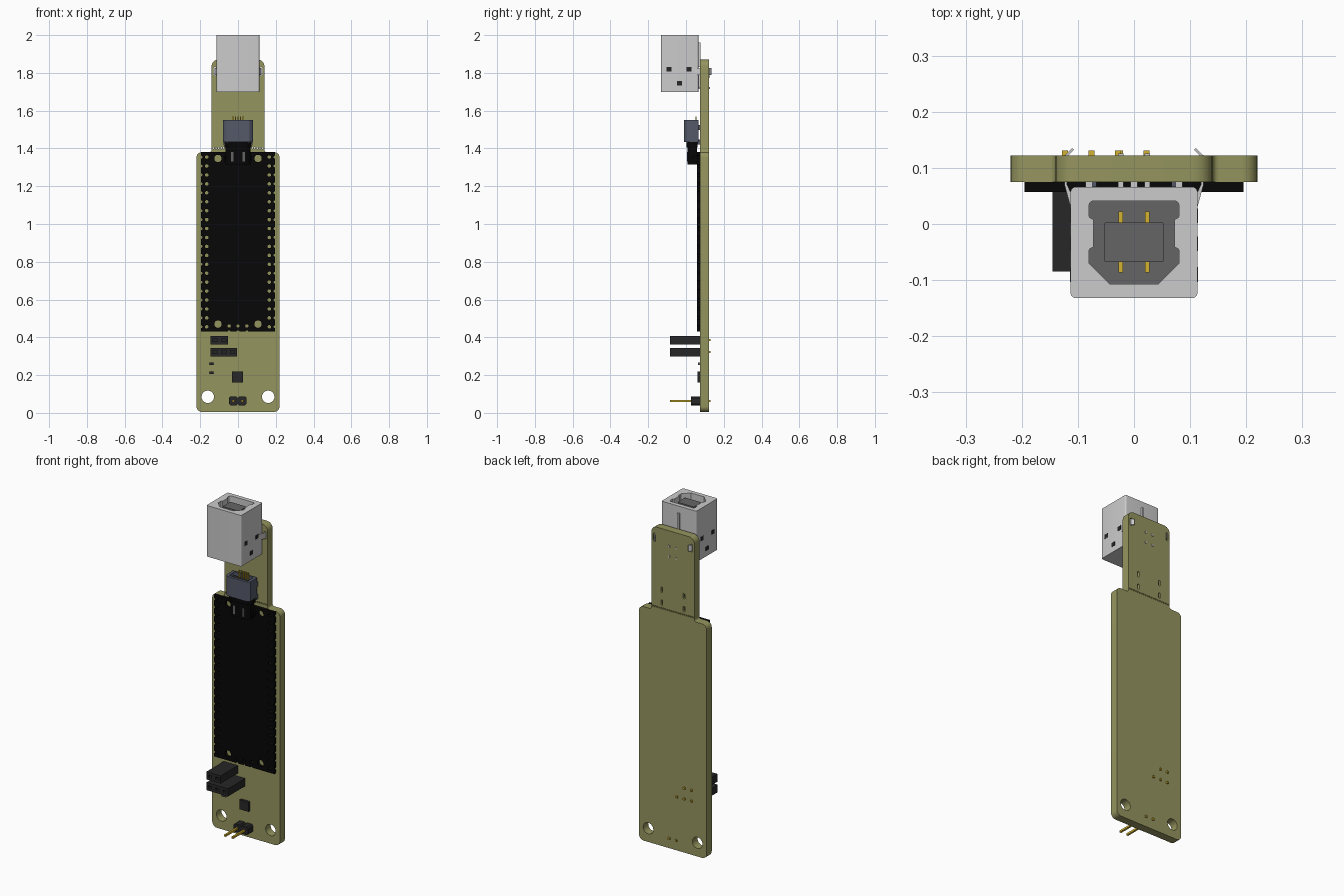
import bpy, bmesh, math
from mathutils import Vector, Matrix

if "Cube" in bpy.data.objects:
    bpy.data.objects.remove(bpy.data.objects["Cube"])


def material(name, rgb):
    m = bpy.data.materials.new(name)
    m.diffuse_color = (*rgb, 1)
    m.use_nodes = True
    m.node_tree.nodes["Principled BSDF"].inputs["Base Color"].default_value = m.diffuse_color
    return m


OLIVE = material("olive_laminate", (0.30, 0.30, 0.115))
BLACK = material("black_solder_mask", (0.002, 0.002, 0.002))
DARK = material("dark_plastic", (0.02, 0.02, 0.02))
GOLD = material("gold", (0.65, 0.45, 0.03))
STEEL = material("blue_steel", (0.09, 0.10, 0.14))
INNER = material("grey_insert", (0.13, 0.13, 0.13))


def fillet(pts, seg=6):
    """Polygon of (x, y, radius) with rounded corners."""
    out, n = [], len(pts)
    for i, (x, y, r) in enumerate(pts):
        p = Vector((x, y))
        if r == 0:
            out.append(p)
            continue
        a = (Vector(pts[i - 1][:2]) - p).normalized()
        b = (Vector(pts[(i + 1) % n][:2]) - p).normalized()
        half = a.angle(b) / 2
        c = p + (a + b).normalized() * r / math.sin(half)
        s, e = p + a * r / math.tan(half) - c, p + b * r / math.tan(half) - c
        turn = math.atan2(s.x * e.y - s.y * e.x, s.dot(e))
        out += [c + Matrix.Rotation(turn * k / seg, 2) @ s for k in range(seg + 1)]
    return out


def rect(x0, x1, y0, y1, r=0):
    return fillet([(x0, y0, r), (x1, y0, r), (x1, y1, r), (x0, y1, r)])


def circle(x, y, r, n=20):
    return [Vector((x + r * math.cos(2 * math.pi * k / n), y + r * math.sin(2 * math.pi * k / n)))
            for k in range(n)]


def mirror(pts):
    """Complete a right-hand half profile."""
    return pts + [(-x, y, r) for x, y, r in reversed(pts)]


def plate(name, loops, lo, hi, mat=None, axis="y"):
    """Extrude an outline with holes along y (profile in xz) or z (profile in xy)."""
    cu = bpy.data.curves.new(name, "CURVE")
    cu.dimensions, cu.fill_mode, cu.extrude = "2D", "BOTH", (hi - lo) / 2
    for lp in loops:
        sp = cu.splines.new("POLY")
        sp.points.add(len(lp) - 1)
        for q, p in zip(sp.points, lp):
            q.co = (p[0], p[1], 0, 1)
        sp.use_cyclic_u = True
    tmp = bpy.data.objects.new(name + "_curve", cu)
    bpy.context.collection.objects.link(tmp)
    bpy.context.view_layer.update()
    me = bpy.data.meshes.new_from_object(tmp.evaluated_get(bpy.context.evaluated_depsgraph_get()))
    bpy.data.objects.remove(tmp)
    mid = (lo + hi) / 2
    if axis == "y":
        me.transform(Matrix.Translation((0, mid, 0)) @ Matrix.Rotation(math.pi / 2, 4, "X"))
    else:
        me.transform(Matrix.Translation((0, 0, mid)))
    bm = bmesh.new()
    bm.from_mesh(me)
    bmesh.ops.remove_doubles(bm, verts=bm.verts, dist=1e-6)
    bmesh.ops.recalc_face_normals(bm, faces=bm.faces)
    bm.to_mesh(me)
    bm.free()
    me.materials.clear()
    if mat:
        me.materials.append(mat)
    me.name = name
    ob = bpy.data.objects.new(name, me)
    bpy.context.collection.objects.link(ob)
    return ob


def box(name, x0, x1, y0, y1, z0, z1, mat=None):
    return plate(name, [rect(x0, x1, z0, z1)], y0, y1, mat)


# carrier board with neck, mounting holes, tab slots and break-off perforation
outline = fillet(mirror([(0.22, 0.005, 0.03), (0.22, 1.38, 0.028), (0.14, 1.38, 0.012), (0.14, 1.87, 0.035)]))
holes = [circle(s * 0.16, 0.085, 0.033, 32) for s in (-1, 1)]
holes += [circle(-0.13 + 0.26 * i / 19, 1.402, 0.0045, 8) for i in range(20)]
holes += [rect(s * 0.122 - 0.007, s * 0.122 + 0.007, 1.785, 1.83, 0.006) for s in (-1, 1)]
holes += [rect(s * 0.072 - 0.006, s * 0.072 + 0.006, z - 0.016, z + 0.016, 0.005)
          for s in (-1, 1) for z in (1.435, 1.51)]
plate("carrier_board", [outline] + holes, 0.075, 0.122, OLIVE)

# controller board with castellated edges
P, R, ZM = 0.0473, 0.0075, 0.905
rows = [ZM + (i - 9.5) * P for i in range(20)]
edge = []


def notch(x, z, start):
    for k in range(7):
        a = start - math.pi * k / 6
        edge.append(Vector((x + R * math.cos(a), z + R * math.sin(a))))


edge.append(Vector((-0.1955, 0.43)))
for i in (-1, 0, 1):
    notch(i * P, 0.43, math.pi)
edge.append(Vector((0.1955, 0.43)))
for z in rows:
    notch(0.1955, z, -math.pi / 2)
edge.append(Vector((0.1955, 1.38)))
edge.append(Vector((-0.1955, 1.38)))
for z in reversed(rows):
    notch(-0.1955, z, math.pi / 2)
pads = [circle(s * 0.1656, z, 0.0095, 12) for s in (-1, 1) for z in rows]
pads += [circle(i * P, 0.46, 0.0095, 12) for i in (-1, 0, 1)]
pads += [circle(s * 0.106, z, 0.0196, 24) for s in (-1, 1) for z in (0.47, 1.347)]
plate("controller_board", [edge] + pads, 0.057, 0.0752, BLACK)

# large square socket: shell, floor, tongue and contacts
cavity = fillet(mirror([(0.043, -0.107, 0), (0.08, -0.07, 0), (0.08, -0.045, 0.004), (0.072, -0.041, 0),
                        (0.072, 0.008, 0), (0.08, 0.012, 0.004), (0.08, 0.041, 0.008)]))
shell = rect(-0.113, 0.113, -0.132, 0.066, 0.009)
plate("socket_shell", [shell, cavity], 1.76, 2.0, None, "z")
plate("socket_floor", [shell], 1.70, 1.76, None, "z")
plate("socket_insert_floor", [cavity], 1.755, 1.765, INNER, "z")
plate("socket_tongue", [rect(-0.053, 0.053, -0.068, 0.003, 0.004)], 1.762, 1.985, INNER, "z")
for s in (-1, 1):
    for y0, y1 in ((0.002, 0.022), (-0.086, -0.067)):
        box("socket_contact", s * 0.0235 - 0.004, s * 0.0235 + 0.004, y0, y1, 1.762, 1.96, GOLD)
    # side windows, springs and bent retention tabs
    for y, z in ((-0.09, 1.82), (0.015, 1.82), (-0.035, 1.745)):
        box("shell_window", s * 0.113 - 0.0015, s * 0.113 + 0.0015, y - 0.013, y + 0.013, z - 0.012, z + 0.012, DARK)
    tab = [(0.108, 0.03), (0.113, 0.03), (0.124, 0.07), (0.124, 0.122), (0.11, 0.135),
           (0.107, 0.132), (0.119, 0.12), (0.119, 0.07), (0.108, 0.045)]
    plate("retention_tab", [[(s * x, y) for x, y in tab]], 1.79, 1.825, None, "z")
    for z in (1.72, 1.78):
        box("socket_lead", s * 0.0235 - 0.005, s * 0.0235 + 0.005, 0.06, 0.126, z - 0.005, z + 0.005)
    box("socket_foot", s * 0.08 - 0.006, s * 0.08 + 0.006, 0.06, 0.0755, 1.72, 1.82)
box("socket_rear_rib", -0.006, 0.006, 0.06, 0.0755, 1.83, 1.96)

# small blue-grey plug housing: hollow shell, core and leads
body = fillet(mirror([(0.06, -0.011, 0.004), (0.079, 0.004, 0.004), (0.079, 0.067, 0.006)]), 4)
hollow = rect(-0.062, 0.062, 0.004, 0.056, 0.006)
plate("plug_shell", [body, hollow], 1.435, 1.55, STEEL, "z")
plate("plug_core", [hollow], 1.43, 1.53, DARK, "z")
for i in range(-2, 3):
    box("plug_lead", i * 0.014 - 0.003, i * 0.014 + 0.003, 0.05, 0.056, 1.52, 1.57, GOLD)
for s in (-1, 1):
    for z in (1.435, 1.51):
        box("plug_leg", s * 0.072 - 0.005, s * 0.072 + 0.005, 0.06, 0.11, z - 0.013, z + 0.013, STEEL)

# black mating receptacle on the controller board
rec = fillet(mirror([(0.045, 0.008, 0.004), (0.065, 0.024, 0.004), (0.065, 0.058, 0.003)]), 3)
plate("receptacle", [rec], 1.315, 1.405, BLACK, "z")
lip = fillet(mirror([(0.05, 0.002, 0.004), (0.072, 0.02, 0.004), (0.072, 0.06, 0.003)]), 3)
plate("receptacle_lip", [lip], 1.405, 1.44, BLACK, "z")
for s in (-1, 1):
    box("receptacle_slot", s * 0.03 - 0.006, s * 0.03 + 0.006, 0.006, 0.01, 1.33, 1.38, INNER)
    box("receptacle_foot", s * 0.065 - 0.008, s * 0.065 + 0.008, 0.035, 0.058, 1.33, 1.36, BLACK)


# pin sockets and pin header
def pin_row(name, first, count, z, base_y, socket):
    xs = [first + i * P for i in range(count)]
    h = P / 2
    if socket:
        cells = [rect(x - 0.011, x + 0.011, z - 0.007, z + 0.007) for x in xs]
        full = rect(xs[0] - h + 0.001, xs[-1] + h - 0.001, z - h + 0.001, z + h - 0.001)
        plate(name, [full] + cells, base_y, 0.03, DARK)
        plate(name + "_base", [full], 0.03, 0.0755, DARK)
    else:
        for x in xs:
            c = 0.008
            cell = [(x - h, z - h + c), (x - h + c, z - h), (x + h - c, z - h), (x + h, z - h + c),
                    (x + h, z + h - c), (x + h - c, z + h), (x - h + c, z + h), (x - h, z + h - c)]
            plate(name, [cell], base_y, 0.0755, DARK)
    for x in xs:
        box(name + "_pin", x - 0.0055, x + 0.0055, 0.05 if socket else -0.085, 0.131, z - 0.0055, z + 0.0055, GOLD)


pin_row("two_way_socket", -0.123, 2, 0.385, -0.085, True)
pin_row("three_way_socket", -0.123, 3, 0.322, -0.085, True)
pin_row("two_way_header", -0.025, 2, 0.064, 0.027, False)

# small surface-mount parts
box("chip", -0.031, 0.027, 0.06, 0.0755, 0.162, 0.218, DARK)
for z in (0.26, 0.212):
    box("resistor", -0.147, -0.133, 0.064, 0.0755, z - 0.007, z + 0.007, DARK)
    for x in (-0.15, -0.13):
        box("resistor_end", x - 0.004, x + 0.004, 0.064, 0.0755, z - 0.007, z + 0.007, INNER)

# smooth the rounded corners, keep edges sharp
for ob in bpy.context.scene.objects:
    ob.select_set(True)
    bpy.context.view_layer.objects.active = ob
bpy.ops.object.shade_smooth_by_angle(angle=math.radians(32))
